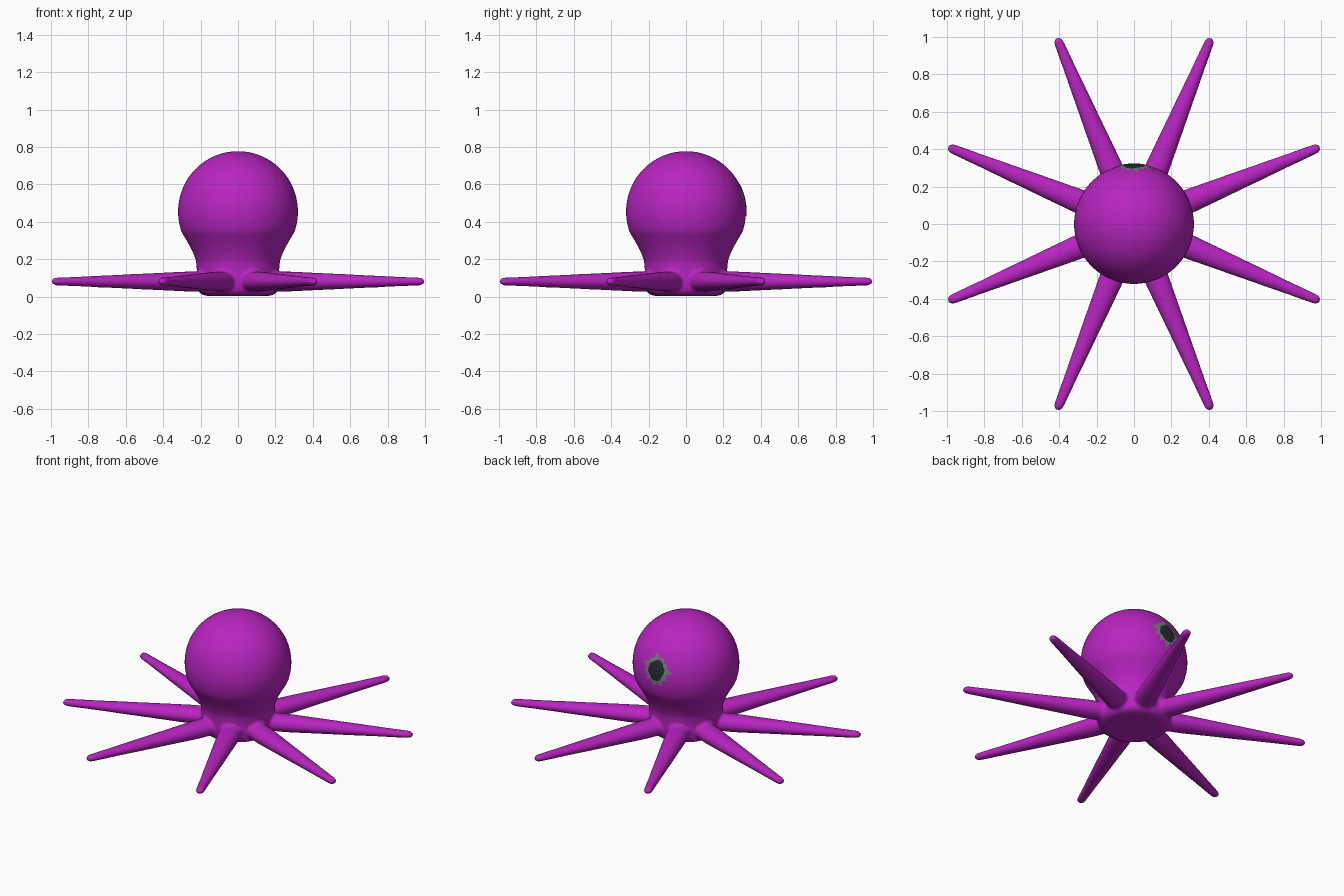
import bpy, bmesh, math, random
from mathutils import Vector, Matrix

if "Cube" in bpy.data.objects:
    bpy.data.objects.remove(bpy.data.objects["Cube"])

random.seed(4)


def material(name, rgb):
    m = bpy.data.materials.new(name)
    m.diffuse_color = (*rgb, 1)
    m.use_nodes = True
    m.node_tree.nodes["Principled BSDF"].inputs["Base Color"].default_value = m.diffuse_color
    return m


PURPLE = material("purple skin", (0.48, 0.018, 0.53))
GREY = material("grey", (0.2, 0.2, 0.2))
DARK = material("dark", (0.018, 0.023, 0.028))


def add_object(name, bm, mats):
    bmesh.ops.recalc_face_normals(bm, faces=bm.faces)
    for f in bm.faces:
        f.smooth = True
    me = bpy.data.meshes.new(name)
    bm.to_mesh(me)
    bm.free()
    for m in mats:
        me.materials.append(m)
    ob = bpy.data.objects.new(name, me)
    bpy.context.collection.objects.link(ob)
    return ob


def lathe(bm, profile, seg, xf=Matrix()):
    """Closed solid of revolution about z from (radius, height) points."""
    rings = []
    for r, z in profile:
        n = 1 if r == 0 else seg
        rings.append([bm.verts.new(xf @ Vector((r * math.cos(2 * math.pi * i / seg),
                                                r * math.sin(2 * math.pi * i / seg), z)))
                      for i in range(n)])
    for a, b in zip(rings, rings[1:]):
        for i in range(seg):
            j = (i + 1) % seg
            vs = [a[i % len(a)], a[j % len(a)], b[j % len(b)], b[i % len(b)]]
            bm.faces.new(list(dict.fromkeys(vs)))


# Body: round head narrowing to a short neck with a flat underside
HEAD_Z, HEAD_R = 0.455, 0.321
bm = bmesh.new()
profile = [(0, 0.004), (0.17, 0.004), (0.2, 0.014), (0.215, 0.035), (0.22, 0.08),
           (0.22, 0.14), (0.224, 0.19), (0.24, 0.235), (0.263, 0.28)]
for k in range(-20, 90, 5):
    a = math.radians(k)
    profile.append((HEAD_R * math.cos(a), HEAD_Z + (HEAD_R + 0.002) * math.sin(a)))
profile.append((0, HEAD_Z + HEAD_R + 0.002))
lathe(bm, profile, 64)

# Eight tapering arms with rounded tips
arm = [(0, 0.1), (0.068, 0.1), (0.067, 0.3), (0.056, 0.5), (0.045, 0.7), (0.034, 0.9), (0.027, 1.05)]
arm += [(0.027 * math.cos(math.radians(a)), 1.05 + 0.029 * math.sin(math.radians(a)))
        for a in (20, 40, 60, 80)] + [(0, 1.079)]
for k in range(8):
    xf = (Matrix.Translation((0, 0, 0.081))
          @ Matrix.Rotation(math.radians(22.5 + 45 * k), 4, 'Z')
          @ Matrix.Diagonal((1, 1, 0.8, 1))
          @ Matrix.Rotation(math.radians(90), 4, 'Y'))
    lathe(bm, arm, 20, xf)
body = add_object("octopus_body", bm, [PURPLE])

# Fuse head and arms into one skin with soft joints
rem = body.modifiers.new("fuse", 'REMESH')
rem.mode = 'VOXEL'
rem.voxel_size = 0.01
rem.use_smooth_shade = True
sm = body.modifiers.new("soften", 'SMOOTH')
sm.factor = 0.5
sm.iterations = 6

# Back mark: dark spot with a ragged grey edge, wrapped on the head
bm = bmesh.new()


def on_head(r, a):
    d = Vector((r * math.cos(a), 0, 0.065 + r * math.sin(a)))
    d.y = math.sqrt((HEAD_R + 0.003) ** 2 - d.x ** 2 - d.z ** 2)
    return bm.verts.new(d + Vector((0, 0, HEAD_Z)))


N = 22
angles = [2 * math.pi * i / N for i in range(N)]
center = on_head(0, 0)
inner = [on_head(0.032, a) for a in angles]
edge = [on_head(random.uniform(0.053, 0.068), a) for a in angles]
tips = [on_head(random.uniform(0.082, 0.115) if i % 2 else random.uniform(0.068, 0.076), a)
        for i, a in enumerate(angles)]
for i in range(N):
    j = (i + 1) % N
    bm.faces.new((center, inner[i], inner[j]))
    bm.faces.new((inner[i], edge[i], edge[j], inner[j]))
    bm.faces.new((edge[i], tips[i], tips[j], edge[j])).material_index = 1
mark = add_object("back_mark", bm, [DARK, GREY])
